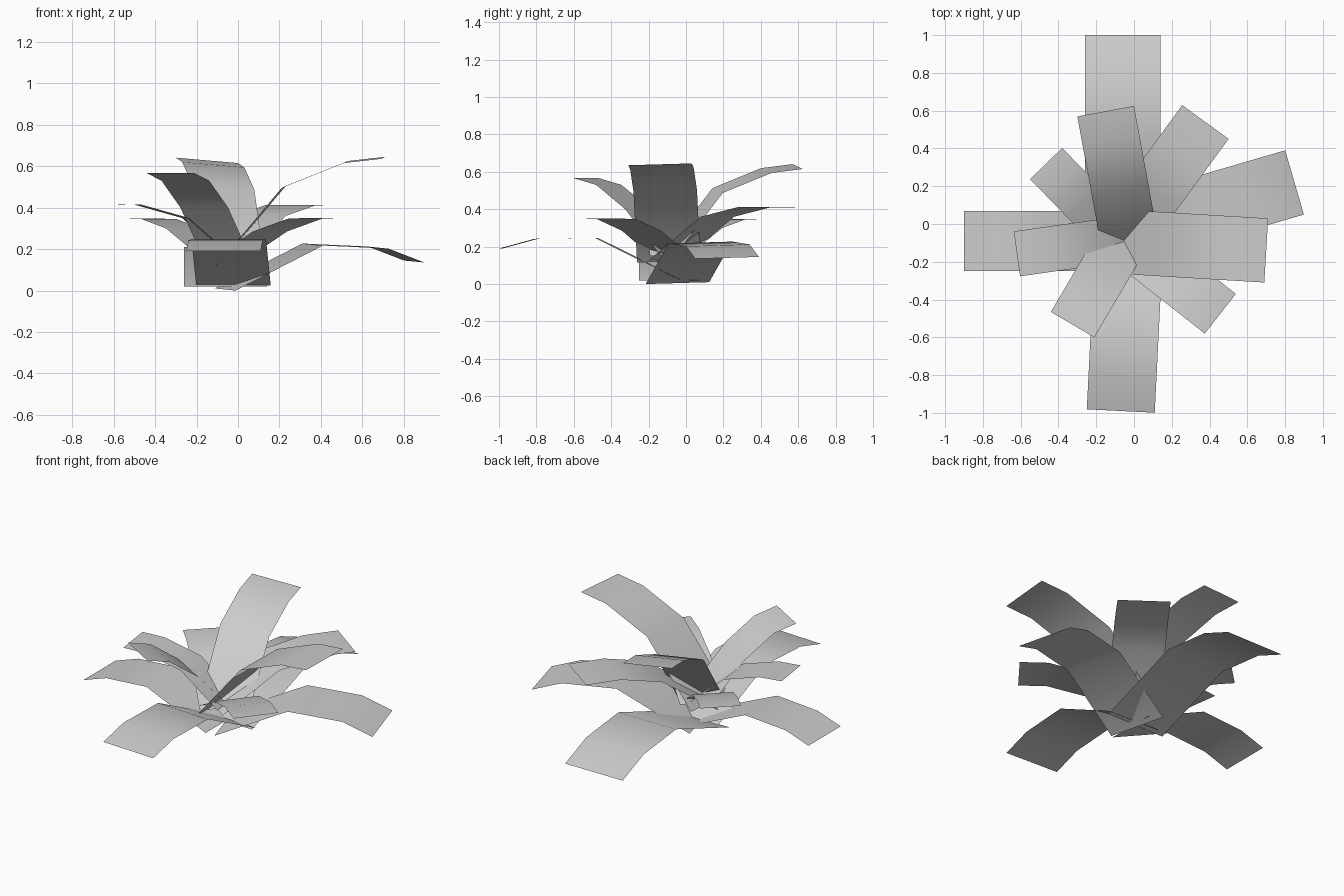
import bpy
from mathutils import Vector

leaf_grey = bpy.data.materials.new("leaf_grey")
leaf_grey.diffuse_color = (0.6, 0.6, 0.6, 1)


def leaf(name, tip, direction, width, profile, roll=0.0):
    """Bent strip ending at tip; profile holds (distance from the stem, height).
    Roll lifts the left edge (seen looking outward) and lowers the right one."""
    d = Vector(direction).normalized()
    side = Vector((-d.y, d.x)) * width / 2
    reach = profile[-1][0]
    verts = []
    for t, z in profile:
        c = Vector(tip) + d * (t - reach)
        verts.append((c.x - side.x, c.y - side.y, z - roll))
        verts.append((c.x + side.x, c.y + side.y, z + roll))
    faces = [(2 * i, 2 * i + 2, 2 * i + 3, 2 * i + 1) for i in range(len(profile) - 1)]
    mesh = bpy.data.meshes.new(name)
    mesh.from_pydata(verts, [], faces)
    mesh.materials.append(leaf_grey)
    mesh.polygons.foreach_set("use_smooth", [True] * len(faces))
    ob = bpy.data.objects.new(name, mesh)
    bpy.context.collection.objects.link(ob)
    return ob


# Low, drooping outer leaves
leaf("low_leaf_front", (-0.07, -0.99), (-0.05, -1), 0.36,
     [(0, 0.025), (0.45, 0.247), (0.77, 0.242), (0.96, 0.19)])
leaf("low_leaf_back", (-0.06, 1.0), (0, 1), 0.40,
     [(0, 0.02), (0.53, 0.21), (0.85, 0.175), (1.06, 0.09)])
leaf("low_leaf_left", (-0.90, -0.09), (-1, 0), 0.32,
     [(0, 0.02), (0.41, 0.20), (0.69, 0.18), (0.85, 0.125)])
leaf("low_leaf_right", (0.85, 0.22), (0.96, 0.28), 0.354,
     [(0, 0.005), (0.44, 0.222), (0.77, 0.207), (0.95, 0.14)], 0.005)

# Middle ring, flattening towards the tips
leaf("middle_leaf_front_right", (0.457, -0.475), (0.79, -0.62), 0.267,
     [(-0.03, 0.13), (0.26, 0.285), (0.48, 0.348), (0.645, 0.35)])
leaf("middle_leaf_back_right", (0.378, 0.54), (0.59, 0.81), 0.304,
     [(-0.03, 0.13), (0.31, 0.36), (0.56, 0.412), (0.77, 0.41)])
leaf("middle_leaf_back_left", (-0.465, 0.32), (-0.70, 0.72), 0.237,
     [(-0.03, 0.12), (0.28, 0.30), (0.45, 0.345), (0.57, 0.347)])
leaf("middle_leaf_left", (-0.62, -0.158), (-0.99, -0.14), 0.24,
     [(-0.03, 0.15), (0.20, 0.35), (0.43, 0.414), (0.57, 0.418)])

# Steep inner leaves
leaf("tall_leaf_right", (0.70, -0.14), (0.998, -0.06), 0.34,
     [(-0.04, 0.12), (0.28, 0.50), (0.58, 0.62), (0.76, 0.64)], 0.005)
leaf("tall_leaf_back", (-0.15, 0.597), (-0.18, 0.98), 0.305,
     [(-0.03, 0.12), (0.265, 0.50), (0.53, 0.607), (0.70, 0.628)], 0.013)
leaf("tall_leaf_front_left", (-0.325, -0.533), (-0.506, -0.86), 0.267,
     [(-0.03, 0.15), (0.19, 0.40), (0.37, 0.53), (0.51, 0.566)])
